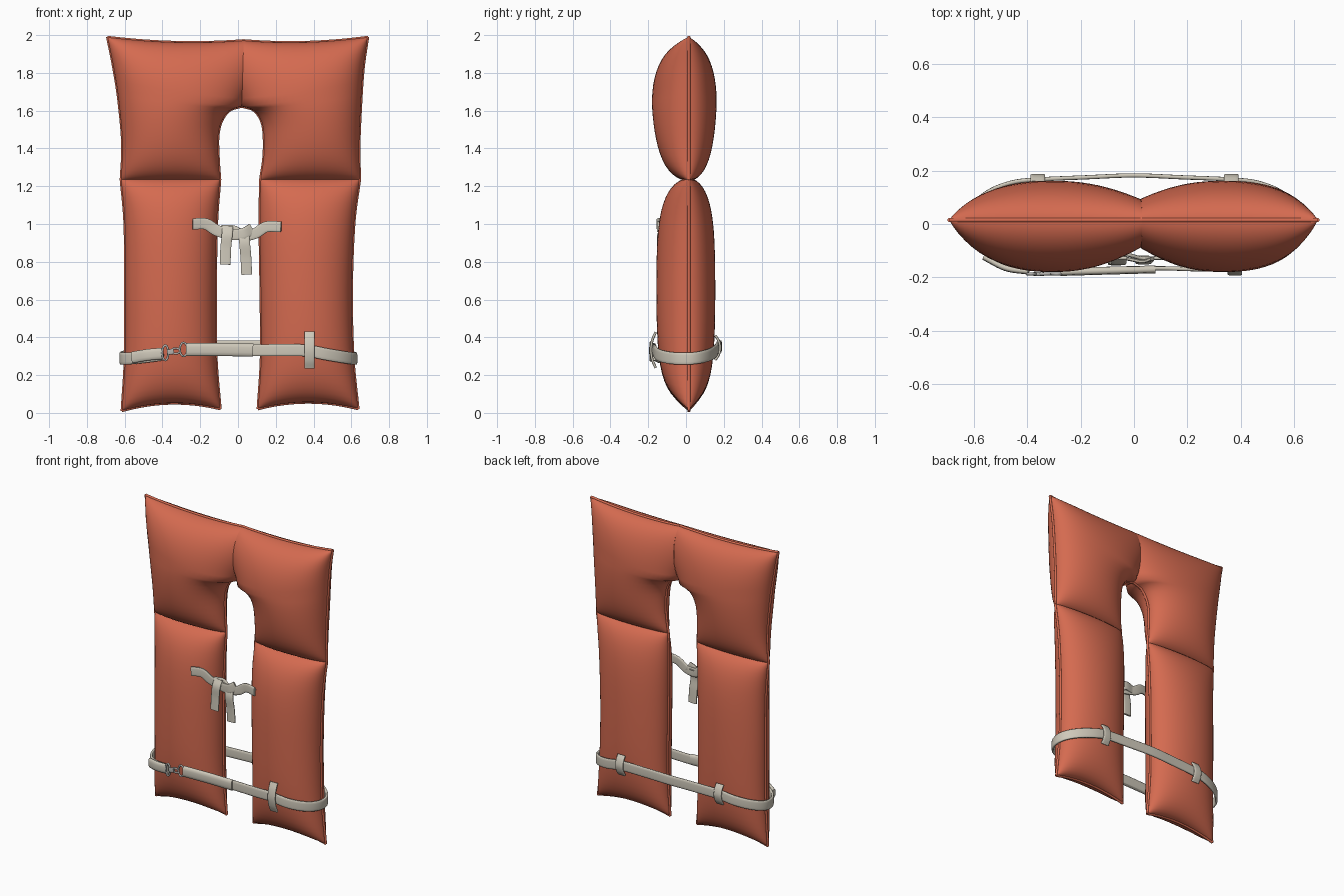
import bpy, math
from mathutils import Vector as V

if "Cube" in bpy.data.objects:
    bpy.data.objects.remove(bpy.data.objects["Cube"])

def material(name, rgb):
    m = bpy.data.materials.new(name)
    m.diffuse_color = (*rgb, 1)
    m.use_nodes = True
    m.node_tree.nodes["Principled BSDF"].inputs["Base Color"].default_value = m.diffuse_color
    return m

ORANGE = material("orange fabric", (0.66, 0.145, 0.08))
CREAM = material("cream webbing", (0.62, 0.58, 0.49))
METAL = material("grey metal", (0.45, 0.44, 0.42))
SEAM_Y = 0.015
N = 28
GRID = [0.5 - 0.5 * math.cos(math.pi * i / N) for i in range(N + 1)]
SPLIT = GRID[15]          # where the neck arch meets the centre seam

def make(name, verts, faces, mat):
    me = bpy.data.meshes.new(name)
    me.from_pydata(verts, [], faces)
    me.materials.append(mat)
    me.polygons.foreach_set("use_smooth", [True] * len(faces))
    me.set_sharp_from_angle(angle=math.radians(60))
    ob = bpy.data.objects.new(name, me)
    bpy.context.collection.objects.link(ob)
    return ob

def spline(pts, t):
    """Catmull-Rom through pts, t in 0..1"""
    pts = [V(p) for p in pts]
    pts = [2 * pts[0] - pts[1]] + pts + [2 * pts[-1] - pts[-2]]
    n = len(pts) - 3
    i = min(int(t * n), n - 1)
    f = t * n - i
    a, b, c, d = pts[i:i + 4]
    return 0.5 * (2 * b + (c - a) * f + (2 * a - 5 * b + 4 * c - d) * f * f
                  + (3 * b - a - 3 * c + d) * f ** 3)

def band(name, pts, width, thick, up, mat=CREAM, smooth=True, power=0.45, sides=12):
    """Sweep a rounded strip along a path; width lies along 'up'"""
    if smooth:
        k = 8 * (len(pts) - 1)
        path = [spline(pts, i / k) for i in range(k + 1)]
    else:
        path = [V(p) for p in pts]
    verts, faces, last = [], [], len(path) - 1
    for i, p in enumerate(path):
        t = (path[min(i + 1, last)] - path[max(i - 1, 0)]).normalized()
        n = t.cross(V(up)).normalized()
        b = n.cross(t)
        for s in range(sides):
            a = 2 * math.pi * (s + 0.5) / sides
            c, d = math.cos(a), math.sin(a)
            c = math.copysign(abs(c) ** power, c)
            d = math.copysign(abs(d) ** power, d)
            verts.append(p + b * c * width / 2 + n * d * thick / 2)
        if i < last:
            for s in range(sides):
                q, r = i * sides + s, i * sides + (s + 1) % sides
                faces.append((q, q + sides, r + sides, r))
    faces.append(tuple(range(sides)))
    faces.append(tuple(reversed(range(last * sides, (last + 1) * sides))))
    return make(name, verts, faces, mat)

def cushion(name, bottom, top, outer, inner, front, back, edge_phi):
    """Stuffed panel: Coons patch outline, inflated by solving a membrane equation"""
    P = []
    c00, c10, c01, c11 = outer(0), inner(0), outer(1), inner(1)
    for v in GRID:
        for u in GRID:
            P.append((1 - v) * bottom(u) + v * top(u) + (1 - u) * outer(v) + u * inner(v)
                     - (1 - u) * (1 - v) * c00 - u * (1 - v) * c10
                     - (1 - u) * v * c01 - u * v * c11)
    M = N + 1
    phi = [0.0] * (M * M)
    cells = []
    for j in range(M):
        for i in range(M):
            k = j * M + i
            if 0 < i < N and 0 < j < N:
                l, r, d, u = [(P[k + o] - P[k]).length for o in (-1, 1, -M, M)]
                w = (2 / (l * (l + r)), 2 / (r * (l + r)), 2 / (d * (d + u)), 2 / (u * (d + u)))
                cells.append((k, *w, sum(w)))
            else:
                phi[k] = edge_phi(GRID[i], GRID[j])
    for _ in range(260):
        for k, a, b, c, d, s in cells:
            new = (1 + a * phi[k - 1] + b * phi[k + 1] + c * phi[k - M] + d * phi[k + M]) / s
            phi[k] += 1.7 * (new - phi[k])
    big = max(phi)
    h = [math.sqrt(max(p, 0) / big) for p in phi]
    verts = [(p.x, SEAM_Y - front * t, p.y) for p, t in zip(P, h)]
    back_id = []
    for k, (p, t) in enumerate(zip(P, h)):
        if t < 1e-5:
            back_id.append(k)          # front and back share the sewn edge
        else:
            back_id.append(len(verts))
            verts.append((p.x, SEAM_Y + back * t, p.y))
    faces = []
    flip = c10.x < c00.x               # right-hand panels run the other way
    for j in range(N):
        for i in range(N):
            q = [j * M + i, j * M + i + 1, (j + 1) * M + i + 1, (j + 1) * M + i]
            if flip:
                q.reverse()
            faces.append(q)
            faces.append([back_id[k] for k in reversed(q)])
    make(name, verts, faces, ORANGE)

def piping(name, fn, a=0.0, b=1.0):
    pts = [fn(a + (b - a) * i / 30) for i in range(31)]
    band(name, [(p.x, SEAM_Y, p.y) for p in pts], 0.018, 0.014, (0, 1, 0), ORANGE,
         smooth=False, power=1, sides=8)

# Outlines for each side: upper outer, upper inner arch, lower outer, lower inner
SIDES = {
    "left": ([(-.62, 1.235), (-.612, 1.42), (-.632, 1.65), (-.66, 1.83), (-.692, 1.99)],
             [(-.095, 1.235), (-.103, 1.35), (-.105, 1.46), (-.088, 1.54), (-.045, 1.6), (.02, 1.622)],
             [(-.615, .01), (-.598, .3), (-.597, .65), (-.6, 1.0), (-.62, 1.235)],
             [(-.093, .02), (-.115, .3), (-.118, .65), (-.112, 1.0), (-.095, 1.235)]),
    "right": ([(.645, 1.235), (.642, 1.42), (.652, 1.65), (.665, 1.83), (.688, 1.99)],
              [(.118, 1.235), (.135, 1.35), (.137, 1.46), (.125, 1.54), (.085, 1.6), (.02, 1.622)],
              [(.637, .02), (.61, .3), (.602, .65), (.615, 1.0), (.645, 1.235)],
              [(.105, .02), (.122, .3), (.12, .65), (.115, 1.0), (.118, 1.235)]),
}

def line(p, q, sag=0.0):
    return lambda u: V(p).lerp(V(q), u) + V((0, sag * 4 * u * (1 - u)))

def upper_phi(u, v):
    if u == 1 and v > SPLIT:
        s = (v - SPLIT) / (1 - SPLIT)
        return 0.009 * 4 * s * (1 - s)
    return 0.0012 * 4 * u * (1 - u) if v == 0 else 0.0

def lower_phi(u, v):
    return 0.0012 * 4 * u * (1 - u) if v == 1 else 0.0

# Four cushions and the piping on their edges
for side, (uo, ui, lo, li) in SIDES.items():
    seam = line(ui[-1], (.03, 1.972))
    def inner(v, ui=ui, seam=seam):
        return spline(ui, v / SPLIT) if v <= SPLIT else seam((v - SPLIT) / (1 - SPLIT))
    outer = lambda v, e=uo: spline(e, v ** 0.9)
    fold = line(uo[0], ui[0])
    top = line(uo[-1], (.03, 1.972), -0.018)
    base = line(lo[0], li[0], 0.035)
    lower_outer = lambda v, e=lo: spline(e, v)
    lower_inner = lambda v, e=li: spline(e, v)
    cushion(side + "_upper_cushion", fold, top, outer, inner, 0.195, 0.147, upper_phi)
    cushion(side + "_lower_cushion", base, fold, lower_outer, lower_inner, 0.172, 0.14, lower_phi)
    for label, fn, end in (("top", top, 1), ("upper_outer", outer, 1), ("neck", inner, SPLIT),
                           ("bottom", base, 1), ("lower_outer", lower_outer, 1),
                           ("lower_inner", lower_inner, 1)):
        piping(f"{side}_{label}_piping", fn, 0, end)

# Waist strap: across the front, round the right side, the back and the left side
def wrap(cx, a0, a1, z_front, z_back, dip):
    out = []
    for i in range(9):
        a = math.radians(a0 + (a1 - a0) * i / 8)
        s = math.sin(a)
        y = SEAM_Y + (0.182 if s < 0 else 0.152) * s
        z = z_front + (z_back - z_front) * (s + 1) / 2 - dip * abs(math.cos(a))
        out.append((cx + 0.262 * math.cos(a), y, z))
    return out

Z = (0, 0, 1)
strap = [(-.27, -.176, .335), (-.1, -.168, .335), (.1, -.166, .332), (.25, -.17, .332)]
strap += wrap(.362, -90, 90, .33, .345, .05)
strap += [(.18, .175, .35), (0, .182, .352), (-.18, .175, .35)]
strap += wrap(-.358, 90, 261, .315, .345, .04)
band("waist_strap", strap, 0.064, 0.016, Z)
band("strap_folded_end", [(-.275, -.18, .335), (-.1, -.175, .335), (.08, -.17, .332)],
     0.07, 0.03, Z, power=0.7)
band("left_strap_folded_end", [(-.56, -.125, .293), (-.48, -.165, .307), (-.395, -.178, .315)],
     0.062, 0.024, Z, power=0.7)

# Belt loops
X = (1, 0, 0)
def belt_loop(name, x, y, z, half, sign):
    band(name, [(x, y, z - half), (x, y + sign * .018, z - half * .55), (x, y + sign * .026, z),
                (x, y + sign * .018, z + half * .55), (x, y, z + half)], 0.055, 0.014, X)

belt_loop("front_belt_loop", .378, -.16, .333, .095, -1)
for side, x in (("left", -.36), ("right", .365)):
    belt_loop(side + "_back_belt_loop", x, .155, .345, .065, 1)

# Metal clip: strap slider, hook and ring
def ring(name, x, z, rx, rz, y=-.187):
    pts = [(x + rx * math.cos(i * math.pi / 8), y, z + rz * math.sin(i * math.pi / 8))
           for i in range(17)]
    band(name, pts, 0.012, 0.012, (0, 1, 0), METAL, smooth=False, power=1, sides=8)

ring("clip_slider", -.385, .318, .016, .04)
ring("clip_hook", -.33, .328, .024, .014)
ring("strap_ring", -.288, .336, .02, .036)
band("clip_swivel", [(-.375, -.187, .32), (-.34, -.187, .326)], 0.03, 0.016, Z, METAL)

# Chest tie: two bands crossing in a knot, with two hanging tails
band("left_chest_tie", [(-.24, -.15, 1.0), (-.17, -.134, 1.0), (-.11, -.128, .965),
                        (-.03, -.13, .945), (.03, -.14, .95), (.075, -.128, .975)],
     0.06, 0.014, Z)
band("right_chest_tie", [(.228, -.148, .985), (.15, -.13, .985), (.09, -.128, .95),
                         (.03, -.128, .94), (-.03, -.115, .965), (-.085, -.125, .965)],
     0.058, 0.014, Z)
band("left_tie_tail", [(-.055, -.125, .985), (-.058, -.146, .94), (-.065, -.146, .87),
                       (-.068, -.148, .785)], 0.058, 0.014, X)
band("right_tie_tail", [(.03, -.125, .96), (.035, -.144, .9), (.042, -.138, .82),
                        (.046, -.135, .732)], 0.058, 0.014, X)
